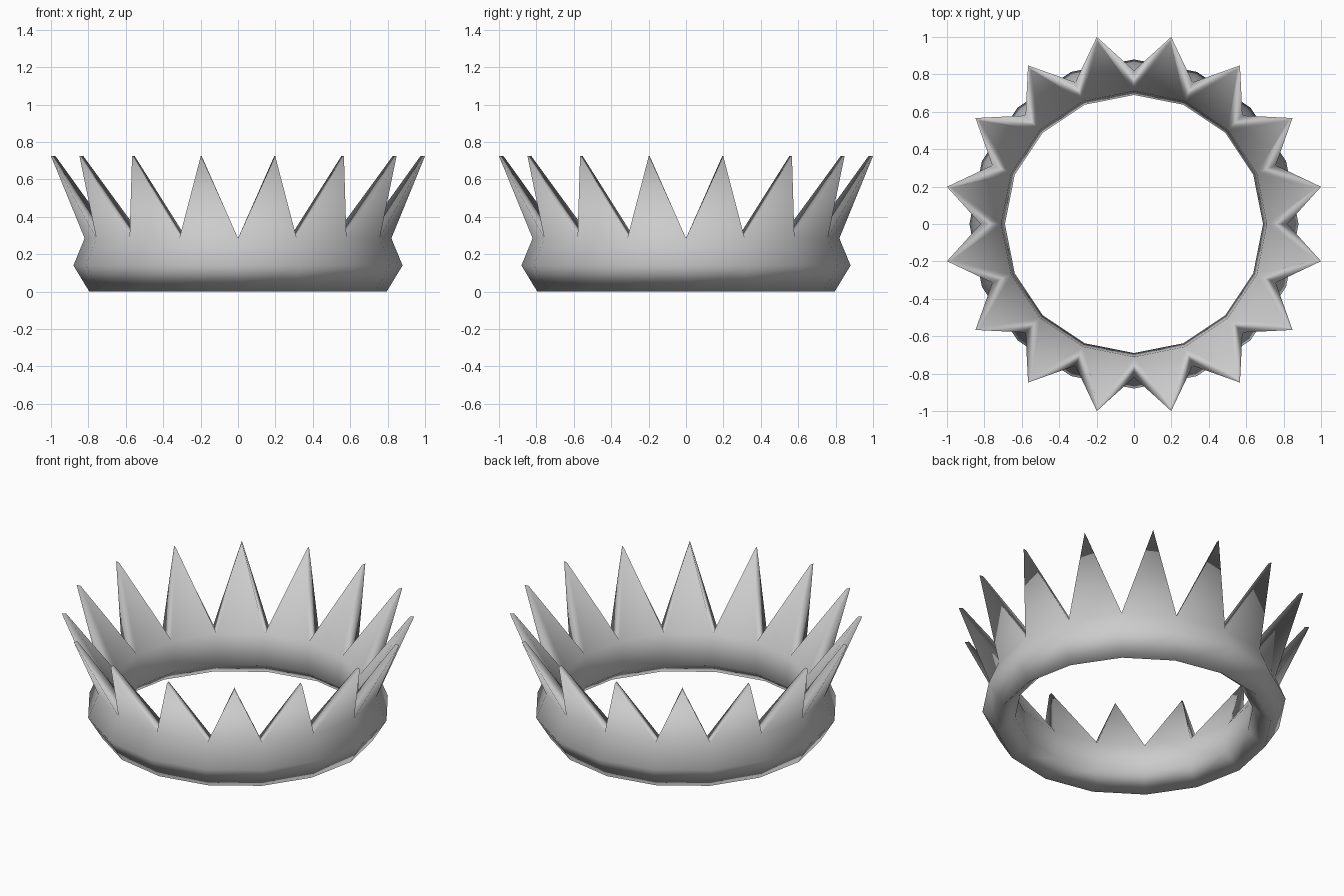
import bpy, bmesh, math

if "Cube" in bpy.data.objects:
    bpy.data.objects.remove(bpy.data.objects["Cube"])

N = 16                      # number of sides and spikes
STEP = 2 * math.pi / N
# band cross-section (radius, height): inner valley, down inside, out and up to outer valley
PROFILE = [(0.71, 0.28), (0.69, 0.09), (0.795, 0.0), (0.88, 0.14), (0.82, 0.285)]
TIP_OUT = (1 / math.cos(STEP / 2), 0.725)
TIP_IN = (0.995, 0.725)

bm = bmesh.new()


def ring(radius, z, offset=0.0):
    return [bm.verts.new((radius * math.cos((i + offset) * STEP),
                          radius * math.sin((i + offset) * STEP), z)) for i in range(N)]


# band
rings = [ring(r, z) for r, z in PROFILE]
for a, b in zip(rings, rings[1:]):
    for i in range(N):
        j = (i + 1) % N
        bm.faces.new((a[i], a[j], b[j], b[i]))

# flared spikes: outer face, inner face and two thin sides ending in a short tip edge
inner, outer = rings[0], rings[-1]
for i, (t, s) in enumerate(zip(ring(*TIP_OUT, offset=0.5), ring(*TIP_IN, offset=0.5))):
    j = (i + 1) % N
    bm.faces.new((outer[i], outer[j], t))
    bm.faces.new((inner[j], inner[i], s))
    bm.faces.new((inner[i], outer[i], t, s))
    bm.faces.new((outer[j], inner[j], s, t))

bmesh.ops.recalc_face_normals(bm, faces=bm.faces)
for f in bm.faces:
    f.smooth = True
mesh = bpy.data.meshes.new("crown")
bm.to_mesh(mesh)
bm.free()
crown = bpy.data.objects.new("crown", mesh)
bpy.context.collection.objects.link(crown)
